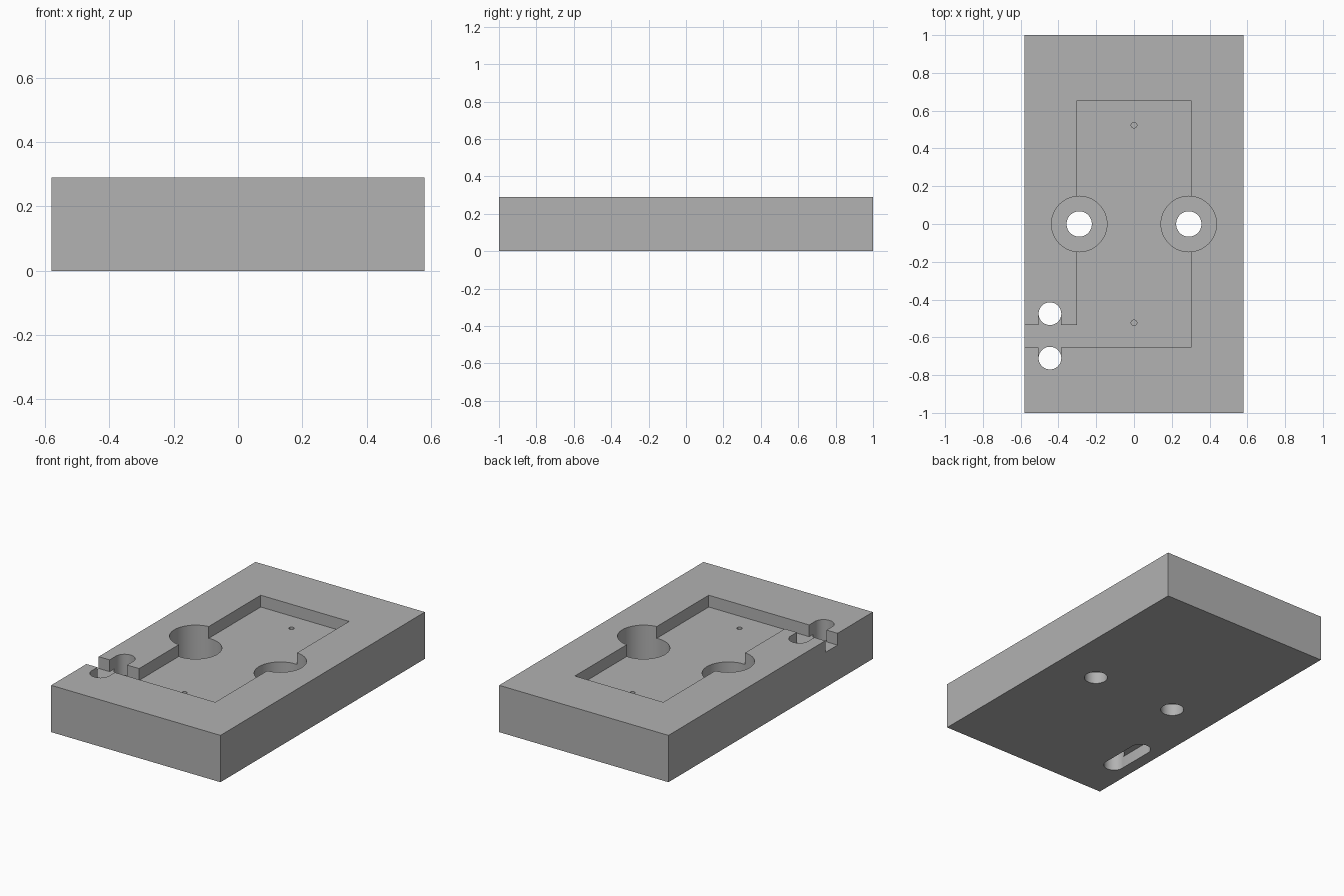
import bpy
import math

if "Cube" in bpy.data.objects:
    bpy.data.objects.remove(bpy.data.objects["Cube"], do_unlink=True)

WIDTH, LENGTH, HEIGHT = 1.16, 2.0, 0.29
POCKET = 0.073              # depth of the pocket, cable channel and underside groove
FLOOR = HEIGHT - POCKET
OVER = 0.1                  # how far cutters stick out of the block

grey = bpy.data.materials.new("plain grey")
grey.diffuse_color = (0.445, 0.445, 0.445, 1)
grey.use_nodes = True
for node in grey.node_tree.nodes:
    if node.type == 'BSDF_PRINCIPLED':
        node.inputs["Base Color"].default_value = grey.diffuse_color


def box(name, x0, x1, y0, y1, z0, z1):
    bpy.ops.mesh.primitive_cube_add(
        size=1, location=((x0 + x1) / 2, (y0 + y1) / 2, (z0 + z1) / 2))
    obj = bpy.context.object
    obj.name = name
    obj.scale = (x1 - x0, y1 - y0, z1 - z0)
    bpy.ops.object.transform_apply(location=True, rotation=False, scale=True)
    obj.data.materials.append(grey)
    return obj


def rod(name, x, y, radius, z0, z1, sides=64):
    bpy.ops.mesh.primitive_cylinder_add(
        vertices=sides, radius=radius, depth=z1 - z0, location=(x, y, (z0 + z1) / 2))
    obj = bpy.context.object
    obj.name = name
    obj.data.materials.append(grey)
    return obj


def cut(target, cutter):
    cutter.hide_render = True
    mod = target.modifiers.new("cut", 'BOOLEAN')
    mod.operation = 'DIFFERENCE'
    mod.solver = 'EXACT'
    mod.object = cutter
    bpy.context.view_layer.objects.active = target
    bpy.ops.object.modifier_apply(modifier=mod.name)
    bpy.data.objects.remove(cutter, do_unlink=True)


# Solid block
block = box("base_block", -WIDTH / 2, WIDTH / 2, -LENGTH / 2, LENGTH / 2, 0, HEIGHT)
top, bottom = HEIGHT + OVER, -OVER

# Rectangular pocket and the cable channel leading out of its side
cut(block, box("pocket", -0.303, 0.303, -0.655, 0.655, FLOOR, top))
cut(block, box("channel", -WIDTH / 2 - OVER, -0.25, -0.655, -0.535, FLOOR, top))

# Counterbored bolt holes and small pilot holes
for side in (-1, 1):
    cut(block, rod("counterbore", side * 0.29, 0, 0.147, 0.073, top))
    cut(block, rod("bolt_hole", side * 0.29, 0, 0.067, bottom, HEIGHT / 2))
    cut(block, rod("pilot_hole", 0, side * 0.523, 0.015, FLOOR - 0.07, top, 24))

# Cable tie loop: two through holes joined by a slot above and a groove below
TIE_X, TIE_R = -0.445, 0.06
TIE_Y = (-0.71, -0.475)
SLOT = TIE_R - 0.0005
cut(block, box("tie_slot", TIE_X - SLOT, TIE_X + SLOT, *TIE_Y, FLOOR, top))
cut(block, box("tie_groove", TIE_X - SLOT, TIE_X + SLOT, *TIE_Y, bottom, POCKET))
for y in TIE_Y:
    cut(block, rod("tie_hole", TIE_X, y, TIE_R, bottom, top))

# Round walls smooth, machined edges sharp
bpy.ops.object.select_all(action='DESELECT')
block.select_set(True)
bpy.context.view_layer.objects.active = block
bpy.ops.object.shade_smooth_by_angle(angle=math.radians(30))
